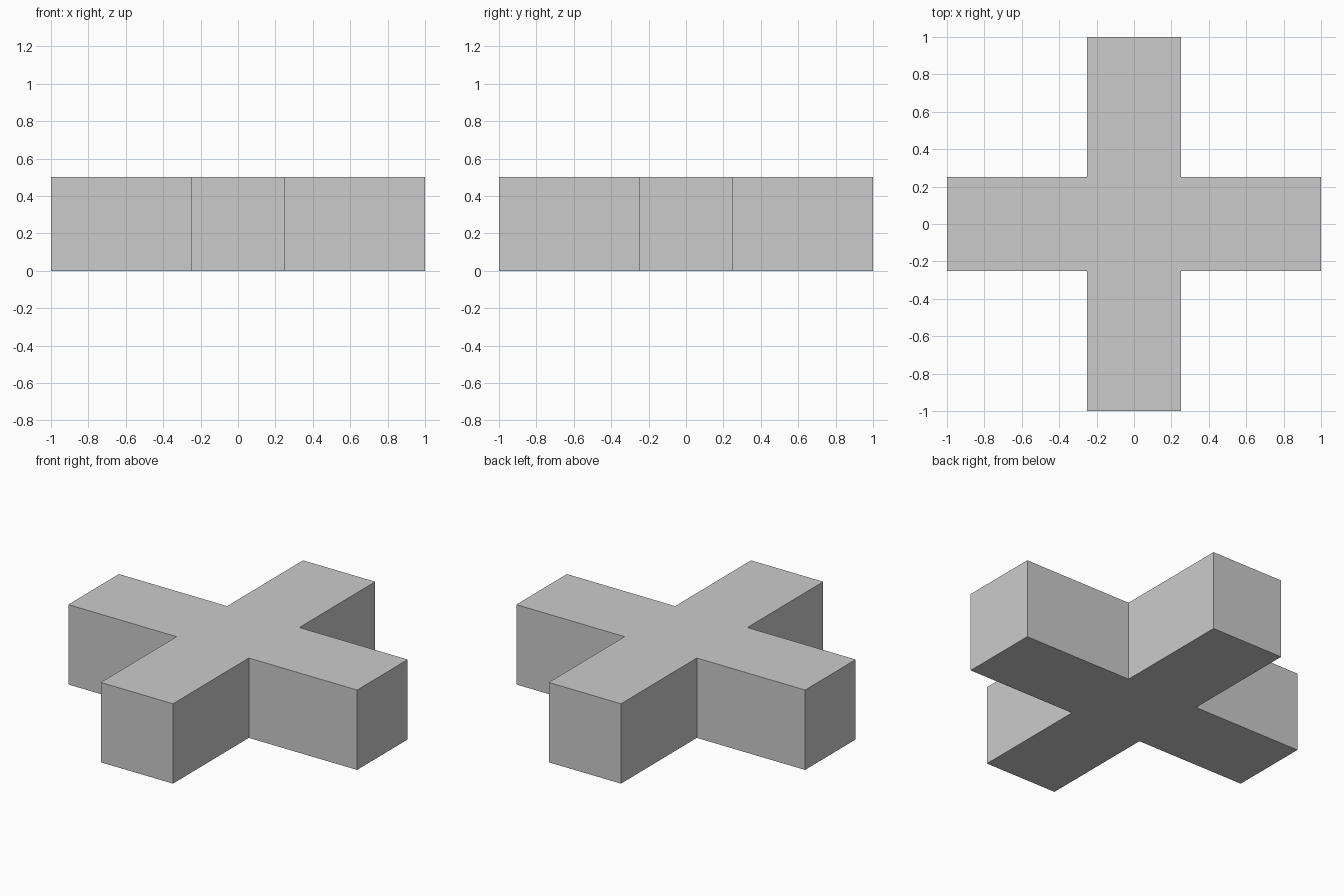
import bpy
import bmesh

if "Cube" in bpy.data.objects:
    bpy.data.objects.remove(bpy.data.objects["Cube"])

HALF_WIDTH = 0.25   # half the width of each arm
REACH = 1.0         # distance from centre to arm end
HEIGHT = 0.5

# Plus-shaped outline: one arm's three corners, turned four times
outline = []
arm = [(HALF_WIDTH, -HALF_WIDTH), (REACH, -HALF_WIDTH), (REACH, HALF_WIDTH)]
for _ in range(4):
    outline += arm
    arm = [(-y, x) for x, y in arm]

# Extrude the outline upward into a solid cross
bm = bmesh.new()
base = bm.faces.new([bm.verts.new((x, y, 0)) for x, y in outline])
top = bmesh.ops.extrude_face_region(bm, geom=[base], use_keep_orig=True)["geom"]
bmesh.ops.translate(bm, vec=(0, 0, HEIGHT),
                    verts=[v for v in top if isinstance(v, bmesh.types.BMVert)])
bmesh.ops.recalc_face_normals(bm, faces=bm.faces)

mesh = bpy.data.meshes.new("cross_block")
bm.to_mesh(mesh)
bm.free()
bpy.context.collection.objects.link(bpy.data.objects.new("cross_block", mesh))
